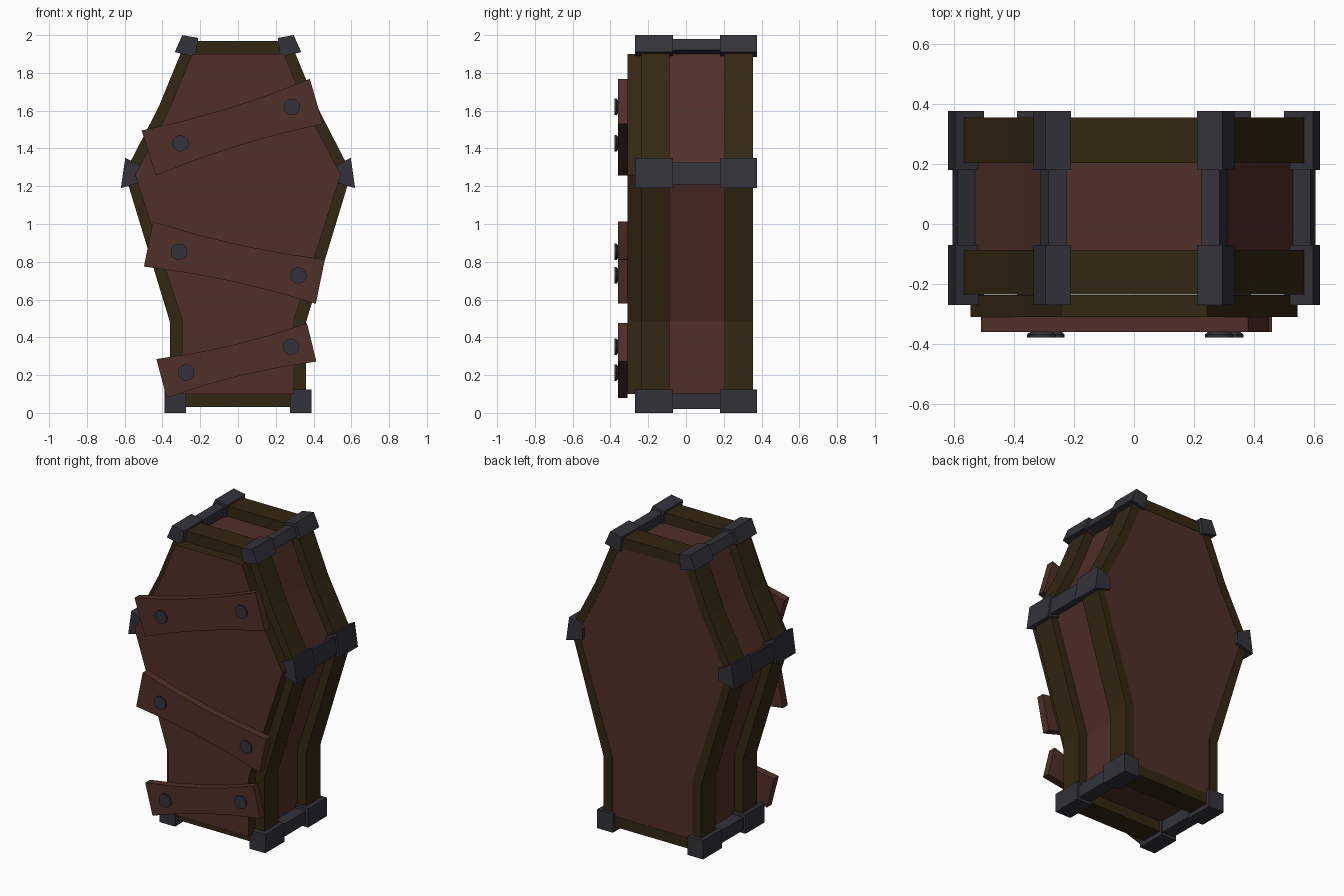
import bpy, bmesh, math
from mathutils import Vector

if "Cube" in bpy.data.objects:
    bpy.data.objects.remove(bpy.data.objects["Cube"])


def material(name, rgb):
    m = bpy.data.materials.new(name)
    m.diffuse_color = (*rgb, 1)
    m.use_nodes = True
    m.node_tree.nodes["Principled BSDF"].inputs["Base Color"].default_value = m.diffuse_color
    return m


BROWN = material("red brown wood", (0.080, 0.029, 0.021))
OLIVE = material("dark olive wood", (0.034, 0.020, 0.006))
METAL = material("dark iron", (0.032, 0.032, 0.042))


def finish(bm, name, mats):
    bmesh.ops.recalc_face_normals(bm, faces=bm.faces)
    me = bpy.data.meshes.new(name)
    bm.to_mesh(me)
    bm.free()
    for m in mats:
        me.materials.append(m)
    ob = bpy.data.objects.new(name, me)
    bpy.context.collection.objects.link(ob)
    return ob


def prism(name, pts, y0, y1, cap, side=None):
    """Extrude an x-z outline along y; caps and sides may differ in colour."""
    bm = bmesh.new()
    a = [bm.verts.new((x, y0, z)) for x, z in pts]
    b = [bm.verts.new((x, y1, z)) for x, z in pts]
    bm.faces.new(a)
    bm.faces.new(b)
    n = len(pts)
    for i in range(n):
        j = (i + 1) % n
        bm.faces.new((a[i], a[j], b[j], b[i])).material_index = 1 if side else 0
    return finish(bm, name, [cap, side] if side else [cap])


def ring(name, outer, inner, y0, y1, mat):
    """Hollow frame between two matching outlines."""
    bm = bmesh.new()
    loops = [[bm.verts.new((x, y, z)) for x, z in pts]
             for pts, y in ((outer, y0), (outer, y1), (inner, y1), (inner, y0))]
    n = len(outer)
    for k in range(4):
        p, q = loops[k], loops[(k + 1) % 4]
        for i in range(n):
            j = (i + 1) % n
            bm.faces.new((p[i], p[j], q[j], q[i]))
    return finish(bm, name, [mat])


def mirrored(half):
    return half + [(-x, z) for x, z in reversed(half)]


# Coffin outlines, right half from bottom to top
outer = mirrored([(0.36, 0.03), (0.36, 0.48), (0.60, 1.27), (0.42, 1.62), (0.276, 1.97)])
inner = mirrored([(0.296, 0.10), (0.296, 0.49), (0.545, 1.26), (0.367, 1.60), (0.243, 1.90)])

# Body, lid and the two frames
prism("coffin_body", inner, -0.235, 0.352, BROWN)
prism("coffin_lid", inner, -0.31, -0.236, BROWN, OLIVE)
ring("front_frame", outer, inner, -0.235, -0.087, OLIVE)
ring("back_frame", outer, inner, 0.203, 0.354, OLIVE)

# Iron corner blocks and the bars joining them
blocks = {
    "top": [(0.21, 1.985), (0.295, 2.0), (0.335, 1.91), (0.225, 1.885)],
    "middle": [(0.50, 1.30), (0.597, 1.35), (0.62, 1.19), (0.50, 1.225)],
    "bottom": [(0.275, 0.125), (0.39, 0.125), (0.39, 0.0), (0.275, 0.0)],
}
bars = {
    "top": [(0.225, 1.97), (0.285, 1.98), (0.312, 1.92), (0.235, 1.90)],
    "middle": [(0.52, 1.285), (0.588, 1.325), (0.605, 1.21), (0.52, 1.235)],
    "bottom": [(0.285, 0.105), (0.373, 0.105), (0.373, 0.02), (0.285, 0.02)],
}
for s, label in ((1, "right"), (-1, "left")):
    for level in blocks:
        quad = [(s * x, z) for x, z in blocks[level]]
        bar = [(s * x, z) for x, z in bars[level]]
        prism(f"{level}_{label}_front_corner", quad, -0.27, -0.07, METAL)
        prism(f"{level}_{label}_back_corner", quad, 0.18, 0.377, METAL)
        prism(f"{level}_{label}_bar", bar, -0.08, 0.19, METAL)


# Crooked planks across the lid, slightly pinched in the middle
def plank(name, tl, tr, br, bl):
    tl, tr, br, bl = map(Vector, (tl, tr, br, bl))
    down = ((bl - tl) + (br - tr)).normalized()

    def edge(p, q, d):
        return [p.lerp(q, t) + d * 0.022 * (1 - (2 * t - 1) ** 2)
                for t in (0, 0.25, 0.5, 0.75, 1)]
    pts = edge(tl, tr, down) + edge(br, bl, -down)
    prism(name, [tuple(p) for p in pts], -0.36, -0.309, BROWN)


plank("upper_plank", (-0.51, 1.495), (0.38, 1.768), (0.45, 1.53), (-0.435, 1.257))
plank("middle_plank", (-0.45, 1.013), (0.46, 0.812), (0.412, 0.578), (-0.498, 0.775))
plank("lower_plank", (-0.432, 0.285), (0.365, 0.475), (0.415, 0.272), (-0.378, 0.08))

# Flared bolt heads
for i, (x, z) in enumerate([(-0.305, 1.427), (0.285, 1.62), (-0.312, 0.853),
                            (0.32, 0.728), (-0.275, 0.213), (0.28, 0.35)]):
    bm = bmesh.new()
    rows = []
    for y, r in ((-0.355, 0.028), (-0.368, 0.044), (-0.378, 0.044)):
        rows.append([bm.verts.new((x + r * math.cos(math.tau * k / 12), y,
                                   z + r * math.sin(math.tau * k / 12)))
                     for k in range(12)])
    for p, q in zip(rows, rows[1:]):
        for k in range(12):
            j = (k + 1) % 12
            bm.faces.new((p[k], p[j], q[j], q[k]))
    bm.faces.new(rows[0])
    bm.faces.new(rows[-1])
    finish(bm, f"bolt_{i + 1}", [METAL])
